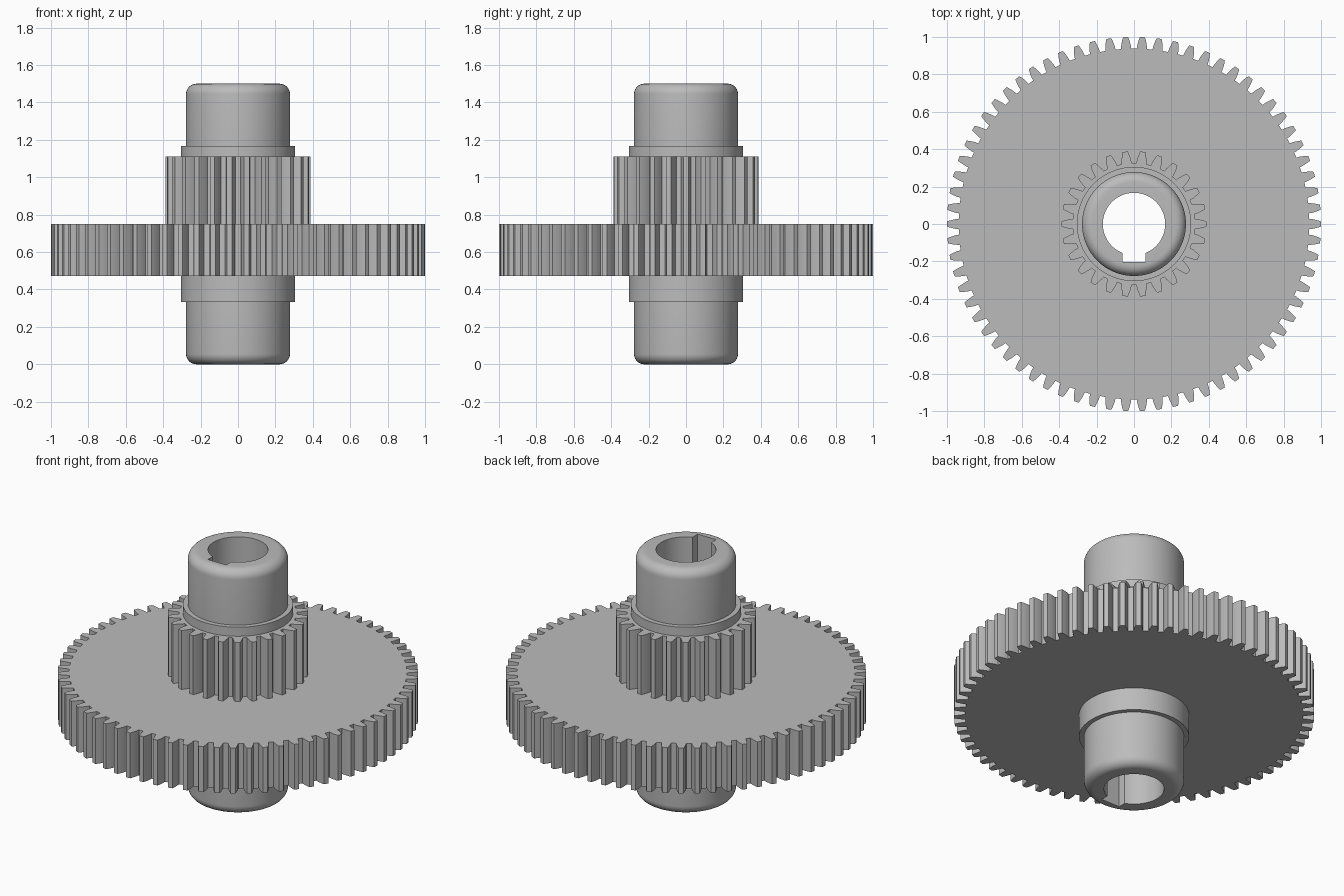
import bpy
from math import pi, sin, cos, asin, atan, radians

M = 1 / 36                      # gear module: every size is a multiple of it
BORE, KEY_HALF, KEY_DEPTH = 6 * M, 2.25 * M, 7.3 * M
SHAFT, COLLAR, HEIGHT, FILLET = 10 * M, 11 * M, 54 * M, 2 * M

cube = bpy.data.objects.get("Cube")
if cube:
    bpy.data.objects.remove(cube, do_unlink=True)

steel = bpy.data.materials.new("steel_grey")
steel.use_nodes = True
colour = (0.5, 0.5, 0.5, 1)
steel.diffuse_color = colour
steel.node_tree.nodes["Principled BSDF"].inputs["Base Color"].default_value = colour


def circle(radius, z, angles):
    return [(radius * cos(a), radius * sin(a), z) for a in angles]


def skin(name, rings, closed):
    """Join equal-length rings with quads into one object."""
    n = len(rings[0])
    verts = [p for ring in rings for p in ring]
    faces = []
    for i in range(len(rings) if closed else len(rings) - 1):
        a, b = i * n, (i + 1) % len(rings) * n
        for j in range(n):
            k = (j + 1) % n
            faces.append((a + j, a + k, b + k, b + j))
    mesh = bpy.data.meshes.new(name)
    mesh.from_pydata(verts, [], faces)
    mesh.materials.append(steel)
    mesh.polygons.foreach_set("use_smooth", [True] * len(faces))
    mesh.set_sharp_from_angle(angle=radians(25))
    mesh.update()
    obj = bpy.data.objects.new(name, mesh)
    bpy.context.collection.objects.link(obj)
    return obj


def make_gear(name, teeth, z0, z1, has_bottom):
    """Spur gear with curved flanks and a tooth centred on +x."""
    pitch = teeth * M / 2
    # (height above pitch circle, half thickness), in modules
    flank = [(-1.25, 0.98), (-0.6, 0.92), (0, 0.79), (0.5, 0.66), (1, 0.49)]
    outline = []
    for t in range(teeth):
        centre = 2 * pi * t / teeth
        side = [(pitch + h * M, w * M / (pitch + h * M)) for h, w in flank]
        outline += [(r, centre - a) for r, a in side]
        outline.append((pitch + M, centre))
        outline += [(r, centre + a) for r, a in reversed(side)]
    angles = [a for r, a in outline]

    def teeth_ring(z):
        return [(r * cos(a), r * sin(a), z) for r, a in outline]

    hub = COLLAR * 0.99
    rings = [teeth_ring(z0), teeth_ring(z1), circle(hub, z1, angles)]
    if has_bottom:
        rings.insert(0, circle(hub, z0, angles))
    skin(name, rings, False)


# Stepped shaft with rounded ends, a collar and a keyed bore
mouth, corner = asin(KEY_HALF / BORE), atan(KEY_HALF / KEY_DEPTH)
offsets = [2 * pi * i / 96 - pi for i in range(96)]
offsets = sorted(offsets + [-mouth, -corner, corner, mouth])
angles = [a - pi / 2 for a in offsets]


def bore_ring(z):
    ring = []
    for a in offsets:
        r = BORE
        if abs(a) <= corner:
            r = KEY_DEPTH / cos(a)
        elif abs(a) < mouth:
            r = KEY_HALF / sin(abs(a))
        ring.append((r * sin(a), -r * cos(a), z))
    return ring


arc = [pi / 2 * i / 8 for i in range(9)]
lower = [(SHAFT - FILLET + FILLET * sin(a), FILLET - FILLET * cos(a)) for a in arc]
upper = [(r, HEIGHT - z) for r, z in reversed(lower)]
steps = [(SHAFT, 12 * M), (COLLAR, 12 * M), (COLLAR, 42 * M), (SHAFT, 42 * M)]
rings = [circle(r, z, angles) for r, z in lower + steps + upper]
skin("keyed_shaft", rings + [bore_ring(HEIGHT), bore_ring(0)], True)

# Large wheel and small pinion
make_gear("large_gear", 70, 17 * M, 27 * M, True)
make_gear("small_gear", 26, 27 * M, 40 * M, False)
